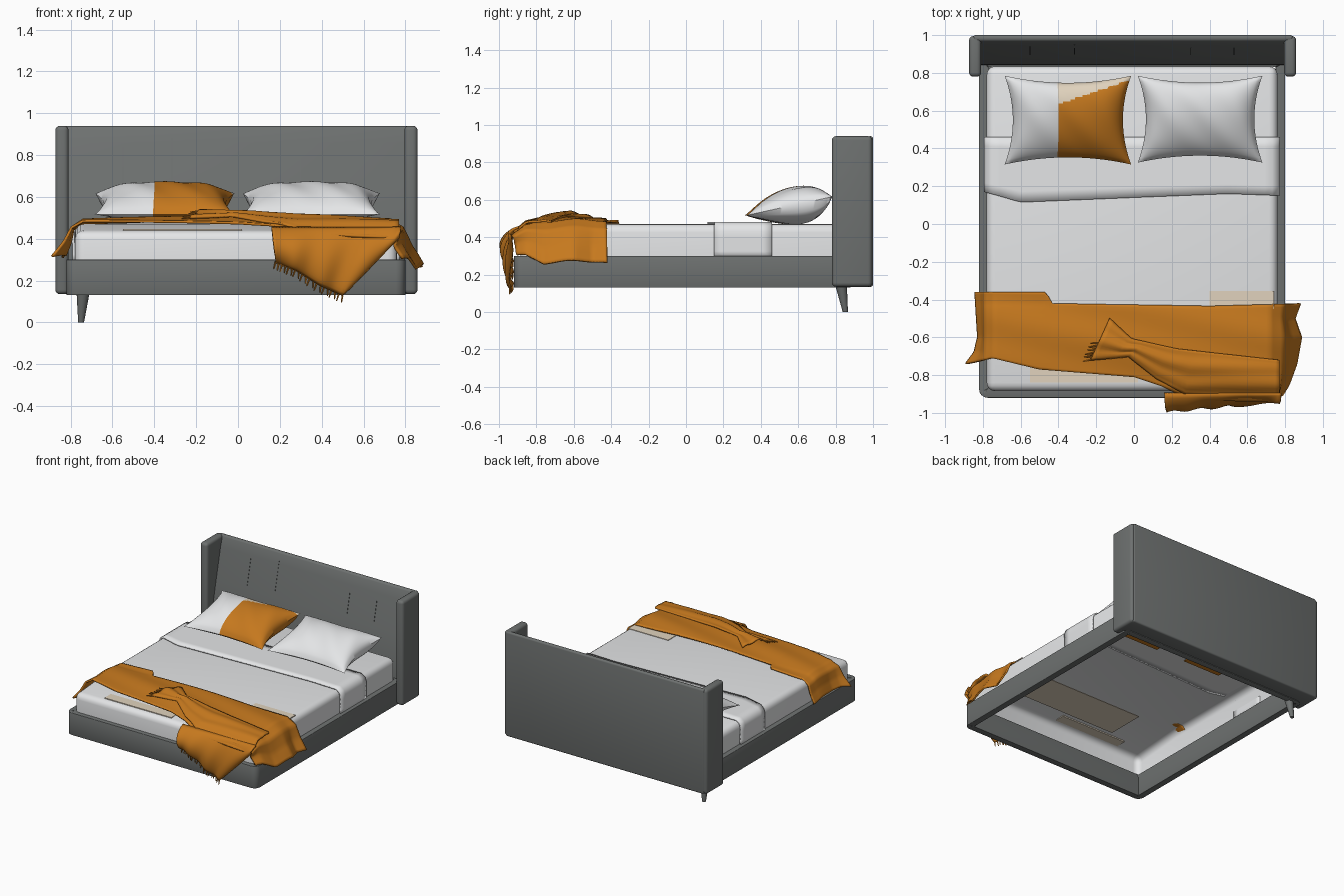
import bpy, bmesh, math
from mathutils import Vector, Matrix

old = bpy.data.objects.get("Cube")
if old:
    bpy.data.objects.remove(old, do_unlink=True)


def material(name, r, g, b):
    m = bpy.data.materials.new(name)
    m.use_nodes = True
    m.diffuse_color = (r, g, b, 1)
    for node in m.node_tree.nodes:
        if node.type == 'BSDF_PRINCIPLED':
            node.inputs["Base Color"].default_value = (r, g, b, 1)
            node.inputs["Roughness"].default_value = 0.8
    return m


GREY = material("grey upholstery", 0.155, 0.165, 0.162)
WHITE = material("white linen", 0.78, 0.79, 0.8)
ORANGE = material("orange wool", 0.565, 0.19, 0.013)
CREAM = material("cream fabric", 0.75, 0.65, 0.51)


def finish(name, bm, *mats, angle=40):
    mesh = bpy.data.meshes.new(name)
    bm.to_mesh(mesh)
    bm.free()
    for m in mats:
        mesh.materials.append(m)
    mesh.shade_smooth()
    mesh.set_sharp_from_angle(angle=math.radians(angle))
    obj = bpy.data.objects.new(name, mesh)
    bpy.context.scene.collection.objects.link(obj)
    return obj


def cube(lo, hi):
    bm = bmesh.new()
    bmesh.ops.create_cube(bm, size=1)
    for v in bm.verts:
        v.co = Vector([a + (b - a) * (c + 0.5) for a, b, c in zip(lo, hi, v.co)])
    return bm


def round_edges(bm, width):
    edges = [e for e in bm.edges if len(e.link_faces) == 2]
    bmesh.ops.bevel(bm, geom=edges, offset=width, segments=4, profile=0.5,
                    affect='EDGES', clamp_overlap=True)


def clamp(t):
    return min(1, max(0, t))


def curve(points, t):
    """Piecewise linear lookup along (position, value) pairs."""
    for (a, va), (b, vb) in zip(points, points[1:]):
        if t <= b:
            return va + (vb - va) * max(0, (t - a) / (b - a))
    return points[-1][1]


def grid(bm, nu, nv, fn):
    rows = [[bm.verts.new(fn(i / nu, j / nv)) for j in range(nv + 1)]
            for i in range(nu + 1)]
    for r, s in zip(rows, rows[1:]):
        for j in range(nv):
            bm.faces.new((r[j], s[j], s[j + 1], r[j + 1]))


def sheet(name, nu, nv, fn, mat):
    bm = bmesh.new()
    grid(bm, nu, nv, fn)
    bmesh.ops.recalc_face_normals(bm, faces=bm.faces)
    obj = finish(name, bm, mat, angle=180)
    solid = obj.modifiers.new("thickness", 'SOLIDIFY')
    solid.thickness = 0.012
    solid.offset = 0


# Headboard: leaning padded panel between two wings
profile = [(1, .135), (1, .94), (.97, .94), (.945, .86), (.89, .62), (.845, .42), (.84, .135)]
bm = bmesh.new()
side = bm.faces.new([bm.verts.new((-0.85, y, z)) for y, z in profile])
ext = bmesh.ops.extrude_face_region(bm, geom=[side])
for v in ext["geom"]:
    if isinstance(v, bmesh.types.BMVert):
        v.co.x = 0.84
bmesh.ops.recalc_face_normals(bm, faces=bm.faces)
hard = [e for e in bm.edges if e.calc_face_angle(0) > 0.8]
bmesh.ops.bevel(bm, geom=hard, offset=0.012, segments=3, profile=0.5, affect='EDGES')
finish("headboard_panel", bm, GREY)
for name, x0, x1 in (("right_wing", -0.873, -0.81), ("left_wing", 0.795, 0.858)):
    bm = cube((x0, 0.78, 0.135), (x1, 0.995, 0.94))
    round_edges(bm, 0.022)
    finish(name, bm, GREY)

# Stitched seams following the lean of the panel
face_line = sorted((z, y) for y, z in profile[2:])
for n, (x, z0, z1) in enumerate([(-.55, .65, .84), (-.315, .66, .88), (.3, .65, .81), (.53, .65, .81)]):
    bm = cube((x - 0.002, 0, z0), (x + 0.002, 1, z1))
    for v in bm.verts:
        v.co.y = curve(face_line, v.co.z) + (0.003 if v.co.y > 0.5 else -0.003)
    finish(f"headboard_seam_{n + 1}", bm, GREY)

# Bed frame: hollow rounded ring of rails
bm = cube((-0.82, -0.92, 0.13), (0.8, 0.88, 0.3))
bmesh.ops.delete(bm, geom=[f for f in bm.faces if abs(f.normal.z) > 0.9], context='FACES_ONLY')
round_edges(bm, 0.045)
rails = finish("frame_rails", bm, GREY, angle=180)
solid = rails.modifiers.new("thickness", 'SOLIDIFY')
solid.thickness = 0.05
solid.offset = -1
soft = rails.modifiers.new("soft_edges", 'BEVEL')
soft.width = 0.012
soft.segments = 2

# Single splayed rear leg
bm = bmesh.new()
bmesh.ops.create_cone(bm, cap_ends=True, segments=16, radius1=0.014, radius2=0.032, depth=0.15)
for v in bm.verts:
    v.co += Vector((-0.75, 0.852, 0.075) if v.co.z < 0 else (-0.74, 0.828, 0.075))
finish("rear_leg", bm, GREY)


# Mattress: open shell whose top dips towards the foot
def foot_dip(y):
    return 0.03 * clamp((-0.45 - y) / 0.39)


bm = cube((-0.78, -0.885, 0.28), (0.76, 0.835, 0.47))
bmesh.ops.delete(bm, geom=[f for f in bm.faces if f.normal.z < -0.9], context='FACES_ONLY')
round_edges(bm, 0.045)
bmesh.ops.bisect_plane(bm, geom=bm.verts[:] + bm.edges[:] + bm.faces[:],
                       plane_co=(0, -0.45, 0), plane_no=(0, 1, 0))
for v in bm.verts:
    if v.co.z > 0.4:
        v.co.z -= foot_dip(v.co.y)
finish("mattress", bm, WHITE)

# Folded duvet band wrapping over the mattress
band_x = [(0, -.785), (.08, -.787), (.1, -.777), (.12, -.75), (.88, .73), (.9, .757), (.92, .767), (1, .765)]
band_z = [(0, .29), (.08, .43), (.1, .458), (.12, .476), (.88, .476), (.9, .458), (.92, .43), (1, .29)]
band_front = [(-.79, .17), (-.6, .115), (0, .14), (.5, .16), (.78, .15)]


def band_point(u, v):
    x = curve(band_x, u)
    y = curve(band_front, x)
    return x, y + (0.46 - y) * v, curve(band_z, u)


sheet("duvet_fold", 50, 6, band_point, WHITE)


# Pillows: two cushioned grids welded at a pinched rim
def pillow(name, cx, cy, hx, hy):
    bm = bmesh.new()
    for top in (True, False):
        def point(a, b):
            u, v = 2 * a - 1, 2 * b - 1
            dome = max(0, (1 - u ** 4) * (1 - v * v))
            puff = 0.094 * dome ** 0.6 if top else -(0.095 + 0.06 * v) * dome ** 0.45
            ripple = 0.004 * math.sin(9 * u + 4 * v) * dome
            return (cx + hx * u * (1 - 0.13 * (1 - v * v)),
                    cy + hy * v * (1 - 0.16 * (1 - u * u)),
                    0.567 + 0.05 * v + puff + ripple)
        grid(bm, 48, 36, point)
    bmesh.ops.remove_doubles(bm, verts=bm.verts, dist=0.0005)
    bmesh.ops.recalc_face_normals(bm, faces=bm.faces)
    if cx < 0:
        for f in bm.faces:
            c = f.calc_center_median()
            if c.x > -0.4:
                f.material_index = 1 if c.y < 0.77 + 0.34 * c.x else 2
    finish(name, bm, WHITE, ORANGE, CREAM)


pillow("right_pillow", -0.35, 0.55, 0.335, 0.235)
pillow("left_pillow", 0.35, 0.555, 0.33, 0.23)


# Throw blanket: draped across the foot and hanging on both sides
def throw_height(x, y):
    bump = math.sin(math.pi * clamp((-0.42 - y) / 0.5))
    drop = foot_dip(y) + 0.5 * max(0, -0.86 - y) + 0.012 * min(1, (x / 0.75) ** 2)
    return 0.49 + 0.024 * bump - drop + 0.004 * math.sin(26 * y + 6 * x)


drape_x = [(0, -.875), (.05, -.83), (.1, -.795), (.14, -.74), (.85, .72), (.9, .785), (.95, .82), (1, .87)]
drape_z = [(0, -.165), (.05, -.1), (.1, -.03), (.14, 0), (.85, 0), (.9, -.04), (.95, -.13), (1, -.215)]
back_edge = [(-.9, -.36), (-.46, -.36), (-.44, -.42), (.4, -.435), (.9, -.42)]
front_edge = [(-.87, -.74), (-.75, -.71), (-.5, -.77), (0, -.81), (.15, -.86), (.3, -.93), (.7, -.94), (.9, -.9)]
right_hem = [(-.74, -.015), (-.68, .03), (-.6, .05), (-.36, .035)]
left_hem = [(-.93, -.1), (-.85, -.05), (-.74, -.01), (-.6, .015), (-.5, -.02), (-.42, .01)]


def throw_point(u, v):
    x, fall = curve(drape_x, u), curve(drape_z, u)
    y0, y1 = curve(back_edge, x), curve(front_edge, x)
    y = y0 + (y1 - y0) * v
    hang = min(1, -fall / 0.165)
    lift = 0.1 * hang * clamp((-0.76 - y) / 0.16) if x > 0 else 0
    z = throw_height(x, y) + fall + lift
    return x + hang * curve(left_hem if x > 0 else right_hem, y), y, z


sheet("throw_blanket", 100, 30, throw_point, ORANGE)

# Loose fold lying diagonally on top of the throw
fold_top = [(0, -.5), (.13, -.61), (.4, -.66), (1, -.72)]
fold_low = [(0, -.72), (.2, -.7), (.35, -.82), (.5, -.9), (1, -.92)]


def fold_point(u, v):
    x = -0.13 - 0.1 * v * (1 - u) + 0.9 * u
    y = curve(fold_top, u) * (1 - v) + curve(fold_low, u) * v
    puff = math.sin(math.pi * v) * 0.018 + 0.006 * math.sin(15 * v + 5 * u)
    return x, y, throw_height(x, y) + 0.009 + max(0, puff) * (1 - 0.6 * u)


sheet("throw_fold", 40, 16, fold_point, ORANGE)

# Corner of the throw hanging over the foot end
hem_x = [(0, .18), (.25, .28), (.5, .39), (.75, .5), (1, .77)]
hem_z = [(0, .29), (.25, .25), (.5, .18), (.75, .13), (1, .41)]


def hang_point(u, v):
    x = (0.16 + 0.62 * u) * (1 - v) + curve(hem_x, u) * v
    z = 0.452 * (1 - v) + curve(hem_z, u) * v
    bulge = 0.075 * (1 - 0.65 * u) * max(0, math.sin(math.pi * v)) ** 0.6
    y = -0.895 - 0.04 * v - bulge + 0.01 * v * math.sin(22 * u)
    return x, y, z


sheet("throw_corner", 40, 20, hang_point, ORANGE)

# Fringe strands along the hem and the loose end
bm = bmesh.new()


def strand(start, offset):
    a, d = Vector(start), Vector(offset)
    spin = d.to_track_quat('Z', 'Y').to_matrix().to_4x4()
    bmesh.ops.create_cone(bm, cap_ends=True, segments=5, radius1=0.005, radius2=0.003,
                          depth=d.length, matrix=Matrix.Translation(a + d / 2) @ spin)


for i in range(20):
    strand(hang_point(0.75 * i / 19, 1), (-0.008 + 0.006 * math.sin(3 * i), 0, -0.035))
for i in range(8):
    strand(fold_point(0, 0.6 + 0.4 * i / 7), (-0.04, -0.008 * math.sin(2 * i), -0.004))
finish("throw_fringe", bm, ORANGE)

# Thin lining patches beside and beneath the throw, and pillow backing below
for name, lo, hi, mat in (
        ("lining_patch_back", (0.4, -0.45, 0.467), (0.74, -0.355, 0.474), CREAM),
        ("lining_patch_foot", (-0.55, -0.84, 0.437), (0.02, -0.76, 0.446), CREAM),
        ("lining_underside", (-0.4, -0.72, 0.438), (0.7, -0.42, 0.443), CREAM),
        ("right_pillow_backing", (-0.48, 0.36, 0.459), (-0.16, 0.62, 0.464), ORANGE),
        ("left_pillow_backing", (0.09, 0.36, 0.459), (0.4, 0.62, 0.464), ORANGE)):
    finish(name, cube(lo, hi), mat)
